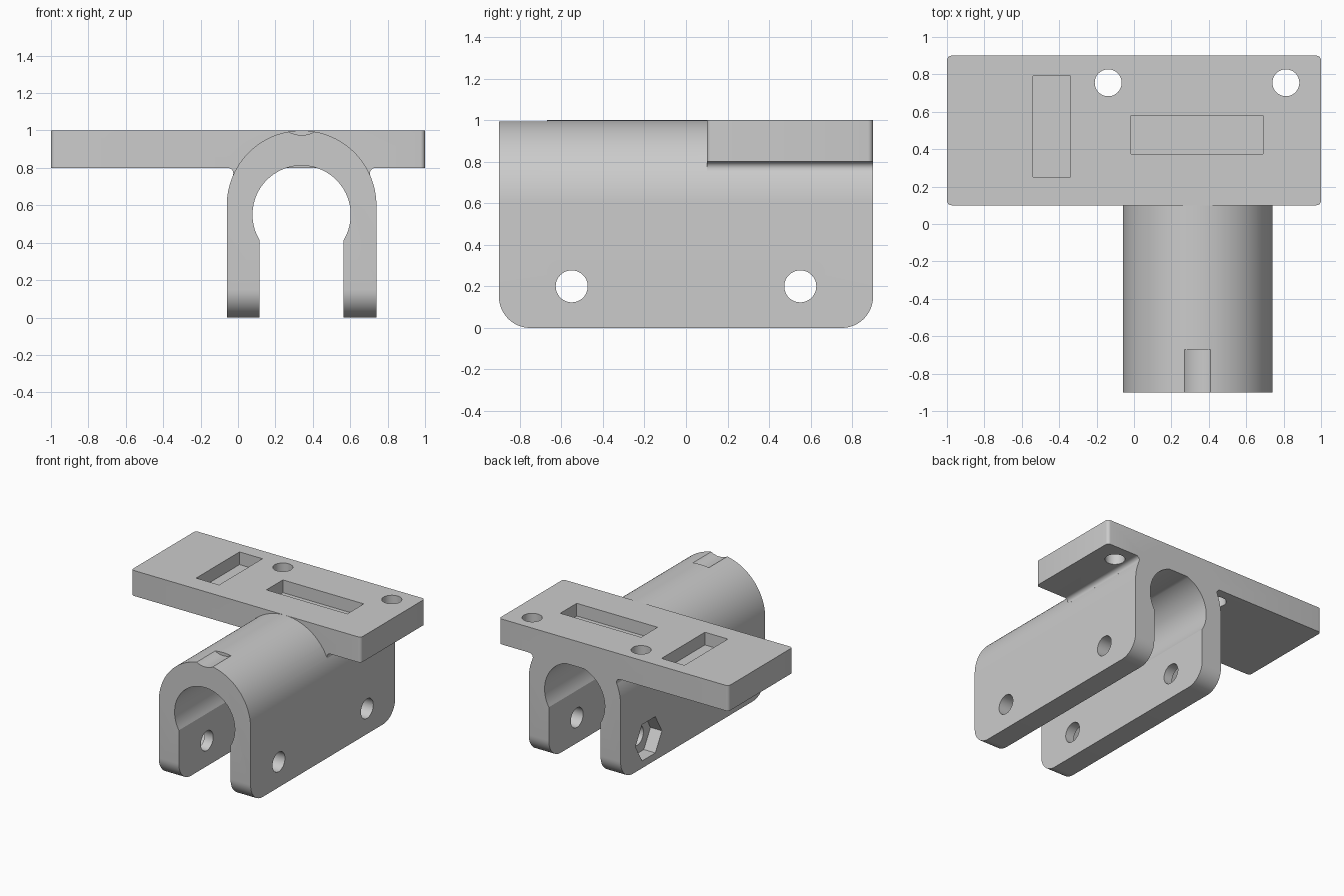
import bpy, bmesh, math
from mathutils import Vector

cube = bpy.data.objects.get("Cube")
if cube:
    bpy.data.objects.remove(cube, do_unlink=True)

grey = bpy.data.materials.new("plain grey")
grey.use_nodes = True
COLOUR = (0.6, 0.6, 0.6, 1)
grey.diffuse_color = COLOUR
grey.node_tree.nodes["Principled BSDF"].inputs["Base Color"].default_value = COLOUR

CX = 0.34          # clamp centre line
OUT_Z, OUT_R = 0.6, 0.4
IN_Z, IN_R = 0.55, 0.2625
SLOT = 0.225       # half width of the slot
HALF = 0.9         # half length of the clamp


def arc(cx, cy, r, a0, a1, n):
    """Points on an arc, angles in degrees."""
    angles = [math.radians(a0 + (a1 - a0) * i / n) for i in range(n + 1)]
    return [(cx + r * math.cos(a), cy + r * math.sin(a)) for a in angles]


def circle(cx, cy, r, n=48):
    return arc(cx, cy, r, 0, 360, n)[:-1]


def prism(name, outline, axis, lo, hi, bevel=None, width=0, steps=8):
    """Extrude a 2D outline along an axis, optionally rounding chosen edges."""
    place = {"x": lambda u, v, w: (w, u, v),
             "y": lambda u, v, w: (u, w, v),
             "z": lambda u, v, w: (u, v, w)}[axis]
    bm = bmesh.new()
    face = bm.faces.new([bm.verts.new(place(u, v, lo)) for u, v in outline])
    out = bmesh.ops.extrude_face_region(bm, geom=[face])
    moved = [g for g in out["geom"] if isinstance(g, bmesh.types.BMVert)]
    bmesh.ops.translate(bm, verts=moved, vec=Vector(place(0, 0, hi - lo)))
    if not face.is_valid or len(bm.faces) < len(outline) + 2:
        bm.faces.new([bm.verts[i] for i in range(len(outline))])
    bmesh.ops.recalc_face_normals(bm, faces=bm.faces)
    if bevel:
        edges = [e for e in bm.edges if bevel(e.verts[0].co, e.verts[1].co)]
        bmesh.ops.bevel(bm, geom=edges, offset=width, segments=steps,
                        profile=0.5, affect="EDGES")
        bmesh.ops.recalc_face_normals(bm, faces=bm.faces)
    mesh = bpy.data.meshes.new(name)
    bm.to_mesh(mesh)
    bm.free()
    mesh.materials.append(grey)
    obj = bpy.data.objects.new(name, mesh)
    bpy.context.collection.objects.link(obj)
    return obj


def rect(x0, x1, y0, y1):
    return [(x0, y0), (x1, y0), (x1, y1), (x0, y1)]


def combine(target, tool, operation):
    """Apply a boolean and discard the tool."""
    mod = target.modifiers.new("join", "BOOLEAN")
    mod.operation, mod.solver, mod.object = operation, "EXACT", tool
    bpy.context.view_layer.objects.active = target
    bpy.ops.object.modifier_apply(modifier=mod.name)
    bpy.data.objects.remove(tool, do_unlink=True)


# Clamp: arched profile with a keyhole slot, lower end corners rounded
slot_angle = math.degrees(math.acos(SLOT / IN_R))
profile = [(CX + OUT_R, 0)] + arc(CX, OUT_Z, OUT_R, 0, 180, 63) + [(CX - OUT_R, 0), (CX - SLOT, 0)]
profile += arc(CX, IN_Z, IN_R, 180 + slot_angle, -slot_angle, 56) + [(CX + SLOT, 0)]
bracket = prism("clamp_bracket", profile, "y", -HALF, HALF,
                lambda a, b: max(a.z, b.z) < 0.001 and abs(a.y - b.y) < 0.001,
                0.15, 12)

# Mounting plate with softened vertical corners
plate = prism("plate", rect(-1, 1, 0.1, HALF), "z", 0.8, 1,
              lambda a, b: abs(a.z - b.z) > 0.1, 0.025, 5)
combine(bracket, plate, "UNION")

# Small fillets where the clamp meets the underside of the plate
r = 0.03
fz = 0.8 - r
dx = math.sqrt((OUT_R + r) ** 2 - (fz - OUT_Z) ** 2)
touch = math.degrees(math.atan2(OUT_Z - fz, dx))
for side in (-1, 1):
    curve = arc(-dx, fz, r, 90, touch, 6) + [(-0.32, 0.72), (-0.32, 0.85), (-dx, 0.85)]
    outline = [(CX - side * u, v) for u, v in curve]
    combine(bracket, prism("fillet", outline, "y", 0.1, HALF), "UNION")

# Pockets and screw holes in the plate
cutters = [prism("pocket", rect(-0.54, -0.34, 0.25, 0.79), "z", 0.9, 1.1),
           prism("pocket", rect(-0.015, 0.69, 0.375, 0.58), "z", 0.9, 1.1)]
cutters += [prism("hole", circle(x, 0.755, 0.072), "z", 0.75, 1.1) for x in (-0.138, 0.812)]

# Cross bolt holes with hexagonal nut recesses on one side
for y in (-0.55, 0.55):
    cutters.append(prism("bolt", circle(y, 0.2, 0.077), "x", -0.3, 1))
    cutters.append(prism("nut", circle(y, 0.2, 0.165, 6), "x", -0.2, 0.04))

# Shallow groove on top of the front end
cutters.append(prism("groove", circle(CX, 1.115, 0.14), "y", -1, -0.67))

for cutter in cutters:
    combine(bracket, cutter, "DIFFERENCE")

bpy.ops.object.select_all(action="DESELECT")
bracket.select_set(True)
bpy.context.view_layer.objects.active = bracket
bpy.ops.object.shade_smooth_by_angle(angle=math.radians(25))
